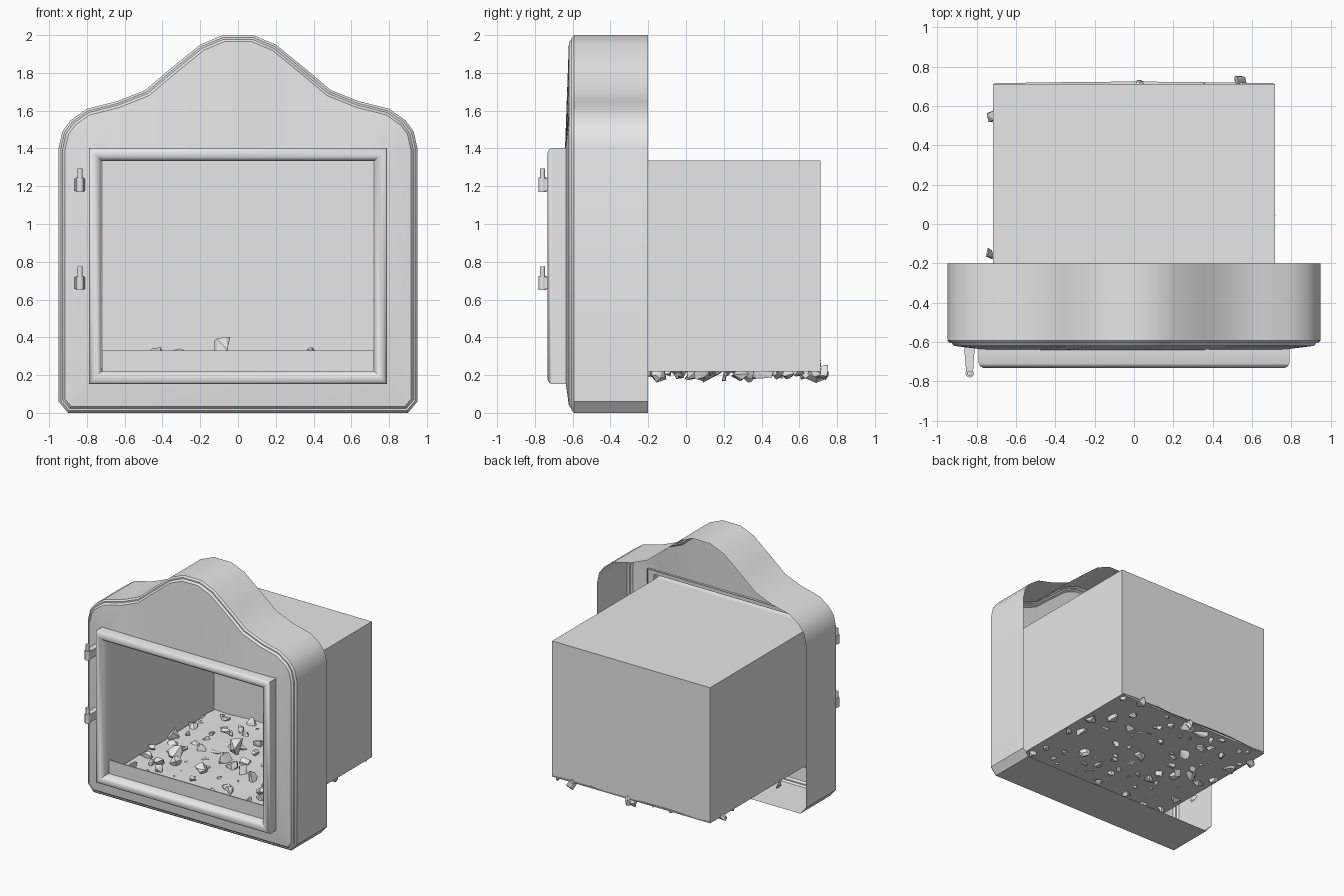
import bpy, bmesh, math, random
from mathutils import Vector, Matrix

random.seed(7)
cube = bpy.data.objects.get("Cube")
if cube:
    bpy.data.objects.remove(cube, do_unlink=True)

grey = bpy.data.materials.new("plain_grey")
grey.use_nodes = True
grey.diffuse_color = (0.8, 0.8, 0.8, 1)
grey.node_tree.nodes["Principled BSDF"].inputs["Base Color"].default_value = (0.8, 0.8, 0.8, 1)


def finish(name, bm, smooth=None, fix_normals=True):
    bmesh.ops.remove_doubles(bm, verts=bm.verts, dist=0.0005)
    if fix_normals:
        bmesh.ops.recalc_face_normals(bm, faces=bm.faces)
    mesh = bpy.data.meshes.new(name)
    bm.to_mesh(mesh)
    bm.free()
    mesh.materials.append(grey)
    ob = bpy.data.objects.new(name, mesh)
    bpy.context.collection.objects.link(ob)
    if smooth:
        bpy.ops.object.select_all(action='DESELECT')
        ob.select_set(True)
        bpy.context.view_layer.objects.active = ob
        bpy.ops.object.shade_smooth_by_angle(angle=math.radians(smooth))
    return ob


def loft(name, rings, smooth=None):
    """Join closed rings of equal point count into one skin."""
    bm = bmesh.new()
    loops = [[bm.verts.new(p) for p in ring] for ring in rings]
    for a, b in zip(loops, loops[1:]):
        for i in range(len(a)):
            j = (i + 1) % len(a)
            bm.faces.new((a[i], a[j], b[j], b[i]))
    bmesh.ops.dissolve_degenerate(bm, dist=0.0005, edges=bm.edges)
    return finish(name, bm, smooth)


def box(bm, lo, hi):
    lo, hi = Vector(lo), Vector(hi)
    m = Matrix.Translation((lo + hi) / 2) @ Matrix.Diagonal((*(hi - lo), 1))
    return bmesh.ops.create_cube(bm, size=1, matrix=m)["verts"]


# Arched casing: mirrored outline, open at the back, window hole in front
half = [(0.9, 0), (0.95, 0.06), (0.95, 1.4), (0.93, 1.49), (0.885, 1.55),
        (0.8, 1.61), (0.64, 1.65), (0.49, 1.71), (0.36, 1.82),
        (0.2, 1.95), (0.08, 2.0)]
outline = half + [(-x, z) for x, z in reversed(half)]


def inset(points, d):
    out = []
    n = len(points)
    for i in range(n):
        p, c, q = (Vector(points[(i + k) % n]) for k in (-1, 0, 1))
        a, b = (c - p).normalized(), (q - c).normalized()
        na, nb = Vector((-a.y, a.x)), Vector((-b.y, b.x))
        out.append(c + (na + nb) * d / (1 + na.dot(nb)))
    return out


def at_depth(points, y):
    return [(p[0], y, p[1]) for p in points]


def clamp(v, lo, hi):
    return max(lo, min(hi, v))


window = [(clamp(x, -0.74, 0.74), clamp(z, 0.2, 1.36)) for x, z in outline]
loft("casing", [at_depth(outline, -0.2), at_depth(outline, -0.592),
                at_depth(inset(outline, 0.012), -0.605),
                at_depth(inset(outline, 0.022), -0.605),
                at_depth(inset(outline, 0.035), -0.62),
                at_depth(window, -0.642)], 35)

# Door frame: rounded moulding around the opening


def rect(w, y):
    h = w - 0.165
    return [(sx * w, y, 0.777 + sz * h) for sx, sz in ((-1, -1), (1, -1), (1, 1), (-1, 1))]


loft("door_frame", [rect(w, y) for w, y in (
    (0.79, -0.62), (0.79, -0.71), (0.782, -0.725), (0.765, -0.733),
    (0.745, -0.728), (0.722, -0.705), (0.722, -0.62))], 50)

# Firebox: thin walls, open towards the door
bm = bmesh.new()
box(bm, (-0.718, -0.64, 0.22), (0.718, 0.712, 1.335))
bm.faces.ensure_lookup_table()
bmesh.ops.delete(bm, geom=[f for f in bm.faces if f.normal.y < -0.9], context='FACES_ONLY')
finish("firebox", bm)

# Low sill behind the frame
bm = bmesh.new()
box(bm, (-0.72, -0.645, 0.22), (0.72, -0.635, 0.33))
finish("sill", bm)

# Slightly uneven ash bed
bm = bmesh.new()
bmesh.ops.create_grid(bm, x_segments=12, y_segments=12, size=0.5)
for v in bm.verts:
    v.co = (v.co.x * 1.42, v.co.y * 1.34 + 0.05 + 0.004 * math.cos(v.co.x * 5),
            0.228 + random.uniform(-0.005, 0.01))
finish("ash_bed", bm, 60)

# Scattered coals: hulls of random points
bm = bmesh.new()


def coal(x, y, z, r):
    stretch = [random.uniform(0.7, 1.15) for _ in range(3)]
    verts = []
    for _ in range(12):
        d = Vector([random.gauss(0, 1) for _ in range(3)]).normalized()
        d *= r * random.uniform(0.8, 1.1)
        verts.append(bm.verts.new((x + d.x * stretch[0], y + d.y * stretch[1],
                                   z + d.z * stretch[2])))
    res = bmesh.ops.convex_hull(bm, input=verts)
    unused = {g for g in res["geom_interior"] if isinstance(g, bmesh.types.BMVert)}
    bmesh.ops.delete(bm, geom=list(unused), context='VERTS')


for i in range(11):
    for j in range(10):
        r = random.uniform(0.025, 0.062)
        coal(-0.64 + i * 0.128 + random.uniform(-0.05, 0.05),
             -0.53 + j * 0.13 + random.uniform(-0.05, 0.05),
             random.uniform(0.2, 0.265), r)
for x, y, z, r in ((-0.08, 0.1, 0.33, 0.08), (-0.42, -0.2, 0.31, 0.07),
                   (-0.32, 0.3, 0.305, 0.05), (0.38, 0.2, 0.31, 0.04),
                   (0.53, 0.72, 0.21, 0.05), (0.03, 0.7, 0.21, 0.05),
                   (-0.72, 0.55, 0.21, 0.04), (-0.73, -0.15, 0.21, 0.04)):
    coal(x, y, z, r)
finish("coals", bm)

# Hinges: tapered arm with an upright pin
for name, z in (("lower_hinge", 0.65), ("upper_hinge", 1.17)):
    bm = bmesh.new()
    for v in box(bm, (-0.865, -0.765, z + 0.005), (-0.81, -0.62, z + 0.07)):
        if v.co.y < -0.7:
            v.co.x = -0.836 + (v.co.x + 0.8375) * 0.6
    for r, h in ((0.021, 0.075), (0.014, 0.125)):
        bmesh.ops.create_cone(bm, cap_ends=True, segments=12, radius1=r, radius2=r, depth=h,
                              matrix=Matrix.Translation((-0.836, -0.76, z + h / 2)))
    finish(name, bm, 40)
